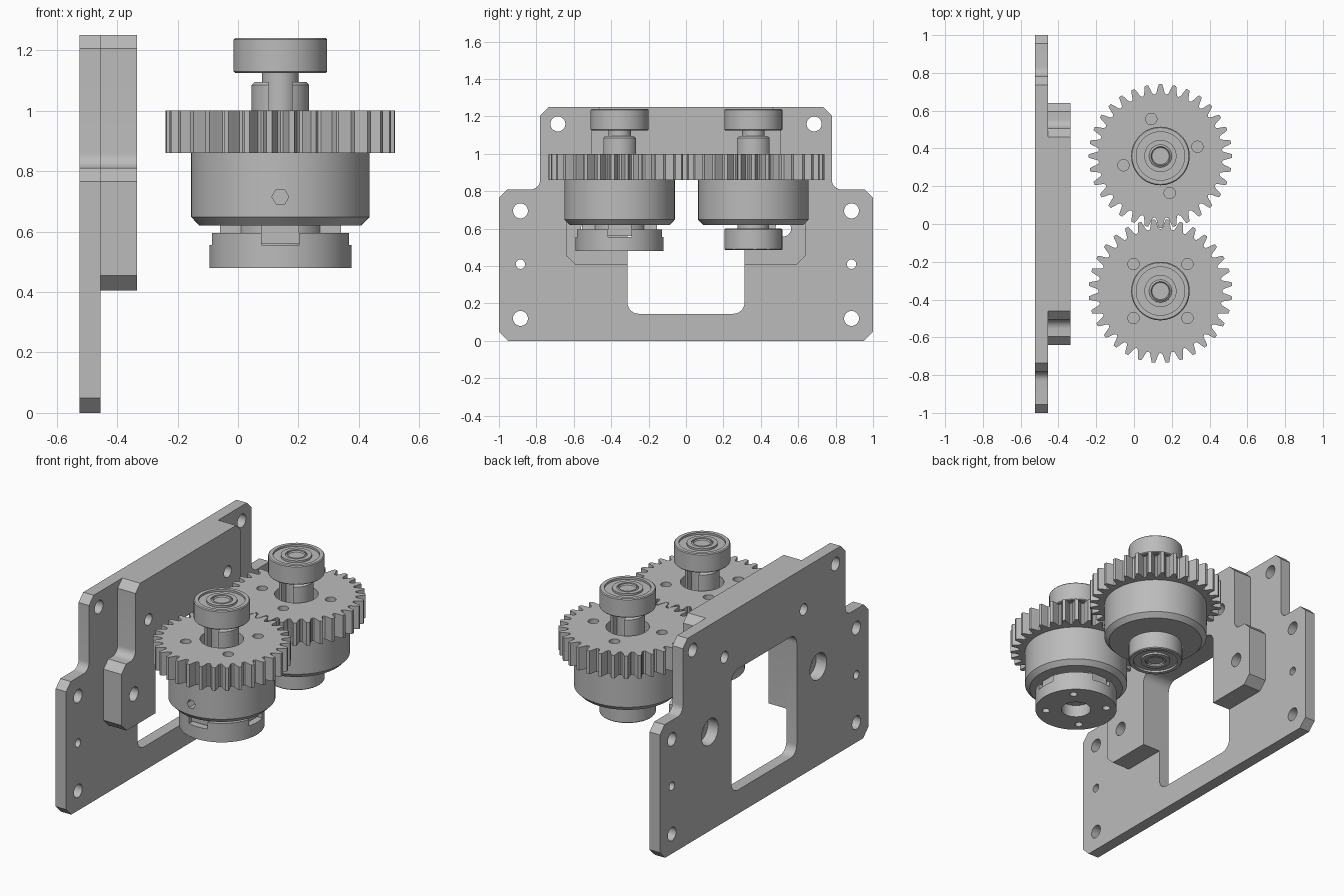
import bpy, bmesh, math
from mathutils import Vector

if "Cube" in bpy.data.objects:
    bpy.data.objects.remove(bpy.data.objects["Cube"], do_unlink=True)

GREY = (0.5, 0.5, 0.5, 1)
metal = bpy.data.materials.new("plain grey metal")
metal.use_nodes = True
metal.diffuse_color = GREY
metal.node_tree.nodes["Principled BSDF"].inputs["Base Color"].default_value = GREY


def make(name, bm):
    bmesh.ops.recalc_face_normals(bm, faces=bm.faces)
    mesh = bpy.data.meshes.new(name)
    bm.to_mesh(mesh)
    bm.free()
    mesh.materials.append(metal)
    ob = bpy.data.objects.new(name, mesh)
    bpy.context.collection.objects.link(ob)
    return ob


def prism(name, pts, lo, hi, axis):
    """Extrude a closed 2D outline along one axis."""
    place = {"x": lambda u, v: (lo, u, v), "y": lambda u, v: (u, lo, v),
             "z": lambda u, v: (u, v, lo)}[axis]
    bm = bmesh.new()
    face = bm.faces.new([bm.verts.new(place(u, v)) for u, v in pts])
    new = bmesh.ops.extrude_face_region(bm, geom=[face])["geom"]
    shift = Vector([(hi - lo) * (axis == a) for a in "xyz"])
    bmesh.ops.translate(bm, vec=shift, verts=[g for g in new if isinstance(g, bmesh.types.BMVert)])
    return make(name, bm)


def lathe(name, profile, cx, cy, steps=64):
    """Spin a closed (radius, height) profile about a vertical axis."""
    bm = bmesh.new()
    vs = [bm.verts.new((cx + r, cy, z)) for r, z in profile]
    es = [bm.edges.new((vs[i - 1], vs[i])) for i in range(len(vs))
          if profile[i - 1][0] > 0 or profile[i][0] > 0]
    bmesh.ops.spin(bm, geom=vs + es, cent=(cx, cy, 0), axis=(0, 0, 1),
                   angle=math.tau, steps=steps, use_duplicate=False)
    bmesh.ops.remove_doubles(bm, verts=bm.verts, dist=1e-5)
    return make(name, bm)


def circle(u, v, r, n=32):
    return [(u + r * math.cos(math.tau * i / n), v + r * math.sin(math.tau * i / n)) for i in range(n)]


def box(u0, u1, v0, v1):
    return [(u0, v0), (u1, v0), (u1, v1), (u0, v1)]


def outline(corners):
    """Corners are (u, v, size, segments): one segment is a chamfer, more a fillet."""
    pts = []
    for i, (u, v, r, n) in enumerate(corners):
        p = Vector((u, v))
        if not r:
            pts.append((u, v))
            continue
        a = (Vector(corners[i - 1][:2]) - p).normalized()
        b = (Vector(corners[(i + 1) % len(corners)][:2]) - p).normalized()
        for k in range(n + 1):
            t = math.pi / 2 * k / n
            pts.append(tuple(p + r * (a + b) - r * (b * math.cos(t) + a * math.sin(t))))
    return pts


def mirrored(half):
    return outline(half + [(-u, v, r, n) for u, v, r, n in reversed(half)])


def cut(ob, *cutter):
    tool = prism("cutter", *cutter)
    mod = ob.modifiers.new("cut", "BOOLEAN")
    mod.operation, mod.solver, mod.object = "DIFFERENCE", "EXACT", tool
    bpy.context.view_layer.objects.active = ob
    bpy.ops.object.modifier_apply(modifier=mod.name)
    bpy.data.objects.remove(tool, do_unlink=True)


# Mounting plate and the stepped bracket block on its inner side
BACK, MID, FACE = -0.525, -0.455, -0.335
plate = prism("mounting_plate", mirrored([
    (1, 0, .05, 1), (1, .81, .045, 1), (.78, .81, .05, 8), (.78, 1.25, .045, 1)]), BACK, MID, "x")
block = prism("bracket_block", mirrored([
    (.64, .405, .05, 1), (.64, .81, .045, 1), (.505, .81, .05, 8), (.505, 1.25, .045, 1)]), MID, FACE, "x")
window = mirrored([(.313, .145, .06, 8), (.313, .88, .06, 8)])
for part in (plate, block):
    cut(part, window, BACK - .1, FACE + .1, "x")
for side in (-1, 1):
    for y, z, r in ((.885, .695, .04), (.885, .41, .025), (.885, .12, .04),
                    (.685, 1.16, .04), (.38, 1.0, .035), (.52, .6, .08)):
        cut(plate, circle(side * y, z, r), BACK - .1, MID + .01 * (r < .08), "x")
    for y, z, r in ((.38, 1.0, .035), (.52, .6, .042)):
        cut(block, circle(side * y, z, r), MID - .01, FACE + .1, "x")
# Open the counterbores fully through the plate
for side in (-1, 1):
    cut(plate, circle(side * .52, .6, .08), BACK - .1, MID + .02, "x")

# Gear outline
TEETH = 32
TOOTH = ((-.5, .327), (-.36, .332), (-.28, .345), (-.22, .36), (-.12, .38),
         (.12, .38), (.22, .36), (.28, .345), (.36, .332))


def gear_outline(cx, cy, phase):
    pts = []
    for i in range(TEETH):
        for f, r in TOOTH:
            a = phase + math.tau * (i + f) / TEETH
            pts.append((cx + r * math.cos(a), cy + r * math.sin(a)))
    return pts


def bearing(name, cx, cy, lo, hi):
    g = .012
    lathe(name, [(.06, lo), (.085, lo), (.085, lo + g), (.128, lo + g), (.128, lo), (.15, lo),
                 (.155, lo + .005), (.155, hi - .005), (.15, hi), (.128, hi), (.128, hi - g),
                 (.085, hi - g), (.085, hi), (.06, hi)], cx, cy)


def gear_unit(label, cx, cy, phase, hole_angle):
    # Toothed wheel with a ring of four holes and a central recess
    gear = prism(label + "_gear", gear_outline(cx, cy, phase), .86, 1.0, "z")
    cut(gear, circle(cx, cy, .12, 48), .8, 1.1, "z")
    for k in range(4):
        a = hole_angle + k * math.pi / 2
        cut(gear, circle(cx + .202 * math.cos(a), cy + .202 * math.sin(a), .03, 24), .9, 1.1, "z")
    # Drum under the gear, split collar above it, and the shaft
    drum = lathe(label + "_drum", [(0, .62), (.268, .62), (.295, .648), (.295, .86), (0, .86)], cx, cy, 96)
    collar = lathe(label + "_collar", [(.05, .86), (.095, .86), (.095, 1.085), (.085, 1.095), (.05, 1.095)], cx, cy)
    cut(collar, box(cx - .038, cx + .038, cy - .2, cy + .2), .92, 1.2, "z")
    lathe(label + "_shaft", [(0, .85), (.06, .85), (.06, 1.232), (.05, 1.24), (.045, 1.232), (0, 1.232)], cx, cy)
    bearing(label + "_top_bearing", cx, cy, 1.125, 1.24)
    return drum


CX = 0.14
front_drum = gear_unit("front", CX, -.355, math.pi / 2 + math.pi / TEETH, math.pi / 4)
rear_drum = gear_unit("rear", CX, .36, math.pi / 2, math.radians(14))

# Hexagonal set screw socket in the front drum
cut(front_drum, circle(CX, .715, .028, 6), -.8, -.59, "y")

# Front coupling: slotted flange with screw holes, held on a neck with a cross tongue
FY = -.355
flange = lathe("coupling_flange", [(.085, .48), (.235, .48), (.235, .595), (.085, .595)], CX, FY, 96)
w = .0625
cut(flange, box(CX - .3, CX + .3, FY - w, FY + w), .555, .7, "z")
cut(flange, box(CX - w, CX + w, FY - .3, FY + .3), .555, .7, "z")
for k in range(4):
    a = math.pi / 4 + k * math.pi / 2
    cut(flange, circle(CX + .175 * math.cos(a), FY + .175 * math.sin(a), .022, 20), .4, .7, "z")
lathe("coupling_neck", [(0, .575), (.145, .575), (.145, .62), (0, .62)], CX, FY)
prism("coupling_tongue_x", box(CX - .2, CX + .2, FY - w, FY + w), .56, .621, "z")
prism("coupling_tongue_y", box(CX - w, CX + w, FY - .2, FY + .2), .56, .621, "z")

# Rear lower bearing on its shaft stub
bearing("rear_lower_bearing", CX, .36, .485, .6)
lathe("rear_lower_neck", [(0, .599), (.085, .599), (.085, .62), (0, .62)], CX, .36)
lathe("rear_lower_shaft", [(0, .493), (.045, .493), (.05, .485), (.06, .493), (.06, .62), (0, .62)], CX, .36)

# Smooth round surfaces, keep edges crisp
for ob in bpy.context.scene.objects:
    ob.select_set(ob.type == "MESH")
bpy.ops.object.shade_smooth_by_angle(angle=math.radians(30))
